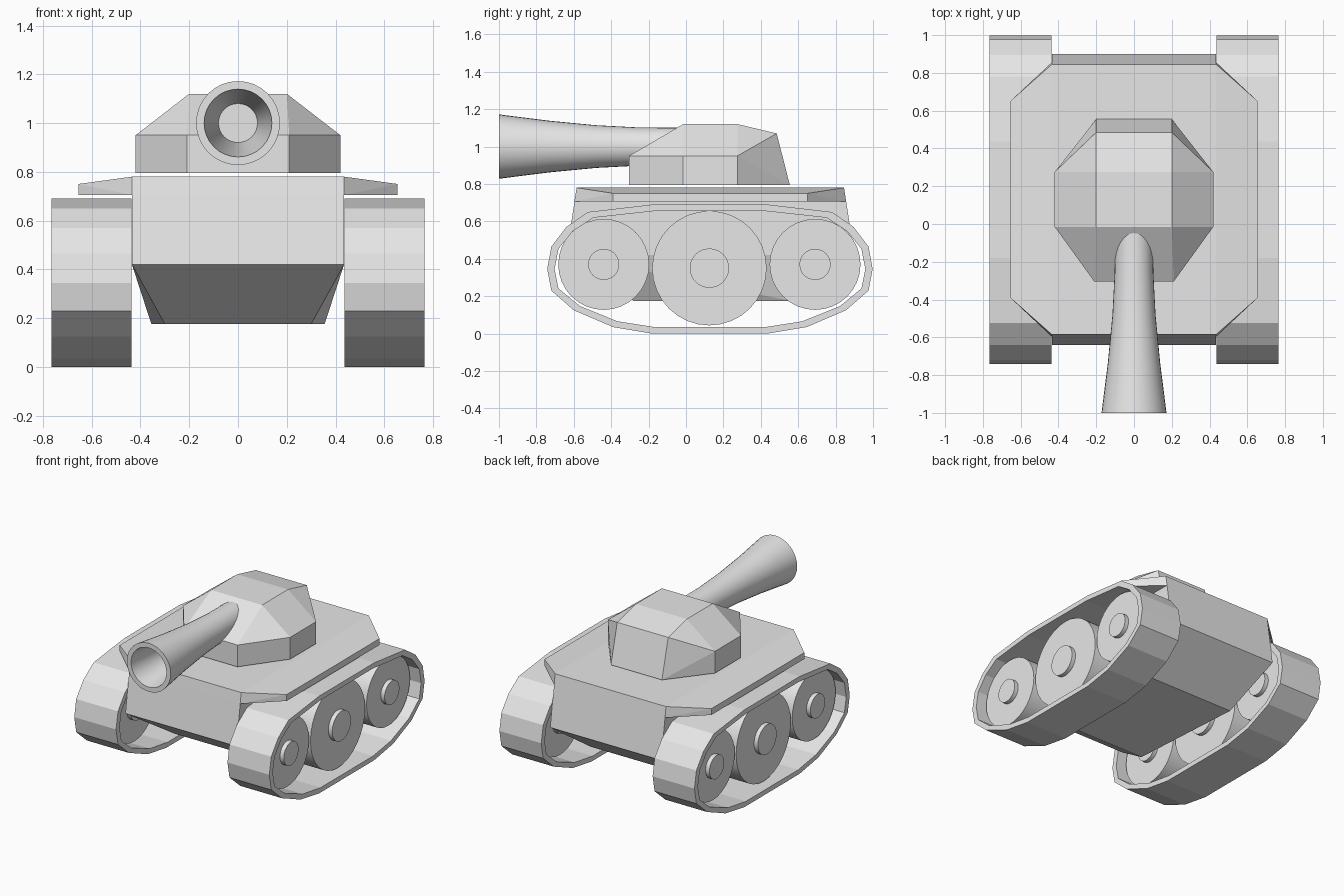
import bpy
import bmesh
import math
from mathutils import Matrix, Vector

if "Cube" in bpy.data.objects:
    bpy.data.objects.remove(bpy.data.objects["Cube"], do_unlink=True)

grey = bpy.data.materials.new("plain_grey")
grey.use_nodes = True
colour = (0.8, 0.8, 0.8, 1)
grey.diffuse_color = colour
grey.node_tree.nodes["Principled BSDF"].inputs["Base Color"].default_value = colour


def finish(name, bm, smooth=False):
    bmesh.ops.recalc_face_normals(bm, faces=bm.faces)
    mesh = bpy.data.meshes.new(name)
    bm.to_mesh(mesh)
    bm.free()
    mesh.materials.append(grey)
    obj = bpy.data.objects.new(name, mesh)
    bpy.context.collection.objects.link(obj)
    if smooth:
        bpy.ops.object.select_all(action="DESELECT")
        obj.select_set(True)
        bpy.context.view_layer.objects.active = obj
        bpy.ops.object.shade_smooth_by_angle(angle=math.radians(35))
    return obj


def faceted(name, half_points):
    """Convex flat-sided block from its +x corners, mirrored across x."""
    bm = bmesh.new()
    for x, y, z in half_points:
        for side in (-1, 1):
            bm.verts.new((side * x, y, z))
    bmesh.ops.convex_hull(bm, input=bm.verts)
    bmesh.ops.dissolve_limit(bm, angle_limit=math.radians(2),
                             verts=bm.verts, edges=bm.edges)
    finish(name, bm)


def disc(name, x, y, z, radius, width):
    """Cylinder lying along x."""
    bm = bmesh.new()
    place = Matrix.Translation((x, y, z)) @ Matrix.Rotation(math.pi / 2, 4, "Y")
    bmesh.ops.create_cone(bm, cap_ends=True, segments=32, radius1=radius,
                          radius2=radius, depth=width, matrix=place)
    finish(name, bm, smooth=True)


# Hull with sloped ends and a tapered belly
faceted("hull", [
    (0.435, -0.585, 0.78), (0.435, 0.845, 0.78),
    (0.435, -0.64, 0.42), (0.435, 0.90, 0.42),
    (0.30, -0.28, 0.175), (0.355, 0.56, 0.175),
])

# Deck overhanging both tracks
faceted("deck", [
    (0.435, -0.585, 0.78), (0.435, 0.845, 0.78),
    (0.655, -0.39, 0.75), (0.655, 0.65, 0.75),
    (0.655, -0.39, 0.705), (0.655, 0.65, 0.705),
    (0.435, -0.597, 0.705), (0.435, 0.856, 0.705),
])

# Turret
faceted("turret", [
    (0.21, -0.305, 0.795), (0.42, -0.015, 0.795),
    (0.42, 0.275, 0.795), (0.20, 0.555, 0.795),
    (0.21, -0.305, 0.95), (0.42, -0.015, 0.95),
    (0.42, 0.275, 0.95), (0.20, 0.485, 1.07),
    (0.20, -0.015, 1.12), (0.20, 0.275, 1.12),
])

# Flared barrel with a hollow bore, turned around the y axis
profile = [(0, 0.06), (0.1, 0.06), (0.102, -0.25), (0.114, -0.48),
           (0.138, -0.73), (0.172, -1), (0.139, -1), (0.108, -0.75),
           (0.08, -0.48), (0, -0.48)]
bm = bmesh.new()
verts = [bm.verts.new((r, y, 1.0)) for r, y in profile]
edges = [bm.edges.new(pair) for pair in zip(verts, verts[1:])]
bmesh.ops.spin(bm, geom=verts + edges, cent=Vector((0, 0, 1)), axis=(0, 1, 0),
               angle=math.tau, steps=32)
bmesh.ops.remove_doubles(bm, verts=bm.verts, dist=0.0005)
finish("barrel", bm, smooth=True)

# Front half of the track outline, as (y, z), mirrored to the rear
MID_Y, MID_Z = 0.128, 0.345
front = [(-0.18, 0), (-0.39, 0.035), (-0.60, 0.125), (-0.72, 0.23),
         (-0.742, 0.345), (-0.72, 0.465), (-0.64, 0.57), (-0.525, 0.65),
         (-0.18, 0.69)]
outline = front + [(2 * MID_Y - y, z) for y, z in reversed(front)]


def track(name, x_in, x_out):
    bm = bmesh.new()
    loops = []
    for x, sy, sz in ((x_in, 1, 1), (x_out, 1, 1),
                      (x_out, 0.955, 0.9), (x_in, 0.955, 0.9)):
        loops.append([bm.verts.new((x, MID_Y + (y - MID_Y) * sy,
                                    MID_Z + (z - MID_Z) * sz))
                      for y, z in outline])
    count = len(outline)
    for k in range(4):
        a, b = loops[k], loops[(k + 1) % 4]
        for i in range(count):
            j = (i + 1) % count
            bm.faces.new((a[i], a[j], b[j], b[i]))
    finish(name, bm)


# Tracks, wheels and hubs on both sides
wheels = [("front", -0.44, 0.37, 0.243, 0.083),
          ("middle", 0.125, 0.35, 0.306, 0.105),
          ("rear", 0.69, 0.37, 0.243, 0.083)]
for label, side in (("left", 1), ("right", -1)):
    track(label + "_track", side * 0.437, side * 0.765)
    for spot, y, z, radius, hub in wheels:
        disc(f"{label}_{spot}_wheel", side * 0.6, y, z, radius, 0.19)
        disc(f"{label}_{spot}_hub", side * 0.6, y, z, hub, 0.25)
